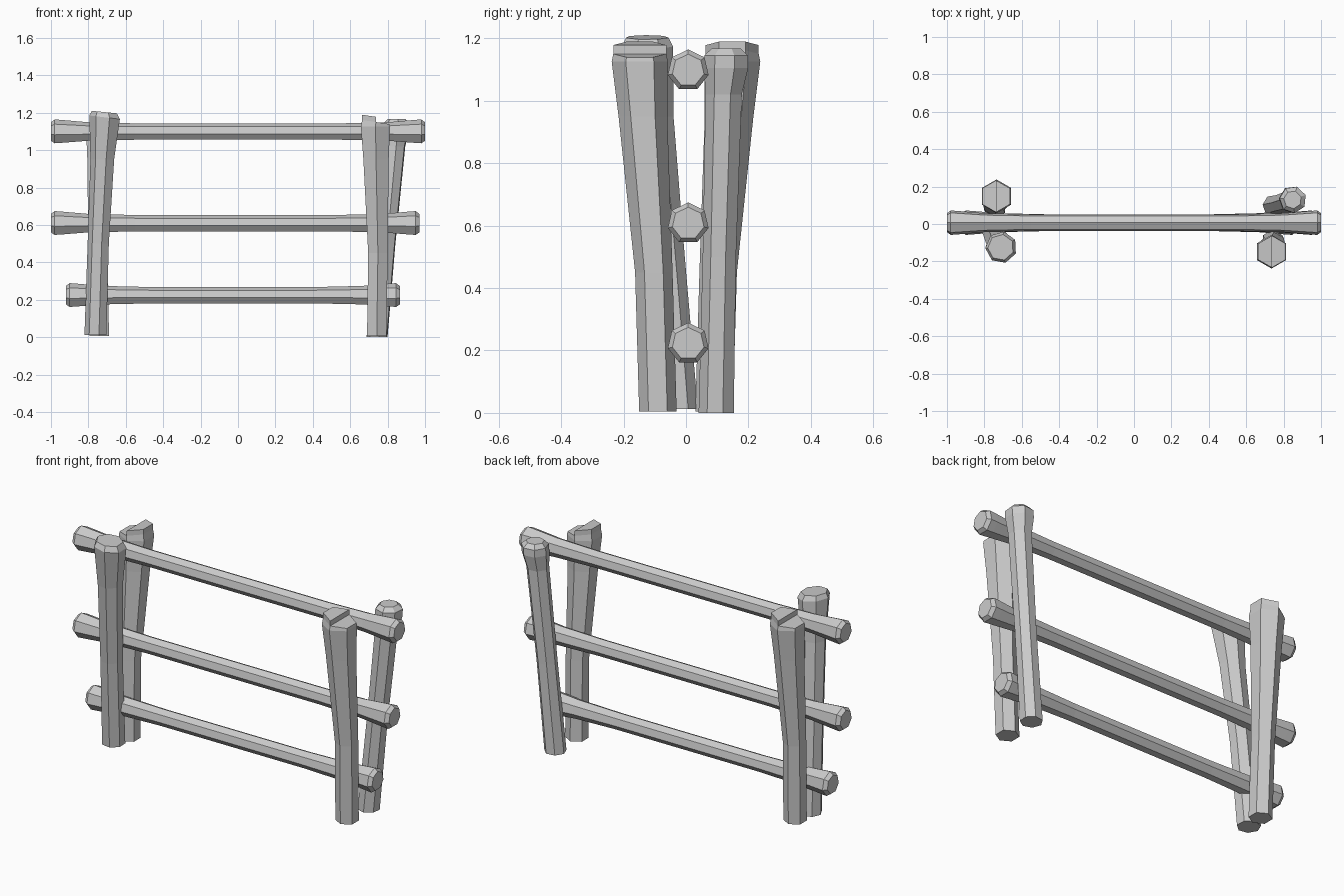
import bpy, bmesh
from math import sin, cos, tau, radians

if "Cube" in bpy.data.objects:
    bpy.data.objects.remove(bpy.data.objects["Cube"])


def loft(name, rings, sides, phase, axis, step=0.0):
    """Skin polygon rings (x, y, z, radius, tilt) lying across the given axis."""
    bm = bmesh.new()
    loops = []
    for x, y, z, r, tilt in rings:
        loop = []
        for i in range(sides):
            a = radians(phase) + tau * i / sides
            c, s = r * cos(a), r * sin(a)
            if axis == 'X':
                co = (x + tilt * s, y + c, z + s)
            else:
                co = (x + c, y + s, z + tilt * c)
            loop.append(bm.verts.new(co))
        loops.append(loop)
    for a, b in zip(loops, loops[1:]):
        for i in range(sides):
            j = (i + 1) % sides
            bm.faces.new((a[i], a[j], b[j], b[i]))
    bm.faces.new(loops[0][::-1])
    top = bm.faces.new(loops[-1])
    if step:
        # split the post head and raise one half
        va, vb, vside = loops[-1][0], loops[-1][sides // 2], loops[-1][1]
        bmesh.utils.face_split(top, va, vb)
        half = next(f for f in va.link_faces
                    if all(v in f.verts for v in (va, vside, vb)))
        out = bmesh.ops.extrude_face_region(bm, geom=[half])
        for v in out['geom']:
            if isinstance(v, bmesh.types.BMVert):
                v.co.z += step
        bmesh.ops.delete(bm, geom=[half], context='FACES_ONLY')
    bmesh.ops.recalc_face_normals(bm, faces=bm.faces)
    mesh = bpy.data.meshes.new(name)
    bm.to_mesh(mesh)
    bm.free()
    obj = bpy.data.objects.new(name, mesh)
    bpy.context.collection.objects.link(obj)
    return obj


# Three horizontal rails with flared, chamfered ends
for name, x0, x1, z in (("lower_rail", -0.92, 0.865, 0.222),
                        ("middle_rail", -1.0, 0.97, 0.607),
                        ("top_rail", -1.0, 1.0, 1.097)):
    end = ((0.0, 0.052), (0.02, 0.067), (0.06, 0.064), (0.2, 0.052), (0.45, 0.046))
    prof = [(x0 + d, r) for d, r in end] + [(x1 - d, r) for d, r in reversed(end)]
    loft(name, [(x, 0.007, z, r, 0) for x, r in prof], 7, 90, 'X')

# Split-headed posts: the same post turned half way round
for name, s in (("front_right_post", 1), ("back_left_post", -1)):
    rings = [(0.742, -0.09, 0.005, 0.060, 0),
             (0.748, -0.103, 0.45, 0.060, 0),
             (0.738, -0.138, 0.95, 0.078, 0),
             (0.735, -0.148, 1.125, 0.090, 0),
             (0.737, -0.148, 1.15, 0.085, -0.15 * s)]
    rings = [(s * x, s * y, z, r, t) for x, y, z, r, t in rings]
    loft(name, rings, 6, 90 if s > 0 else 270, 'Z', step=0.028)

# Front left post, leaning inwards with a wide tilted head
loft("front_left_post",
     [(-0.76, -0.022, 0.012, 0.061, 0),
      (-0.745, -0.062, 0.5, 0.059, 0),
      (-0.723, -0.105, 0.95, 0.066, 0),
      (-0.71, -0.125, 1.175, 0.085, -0.12),
      (-0.712, -0.125, 1.203, 0.070, -0.1)], 7, 80, 'Z')

# Back right post, leaning outwards with a knob head
loft("back_right_post",
     [(0.745, 0.098, 0.0, 0.058, 0),
      (0.79, 0.108, 0.5, 0.055, 0),
      (0.838, 0.122, 1.02, 0.060, 0),
      (0.847, 0.13, 1.105, 0.073, 0),
      (0.85, 0.13, 1.145, 0.072, 0),
      (0.848, 0.13, 1.167, 0.048, 0)], 7, 20, 'Z')
